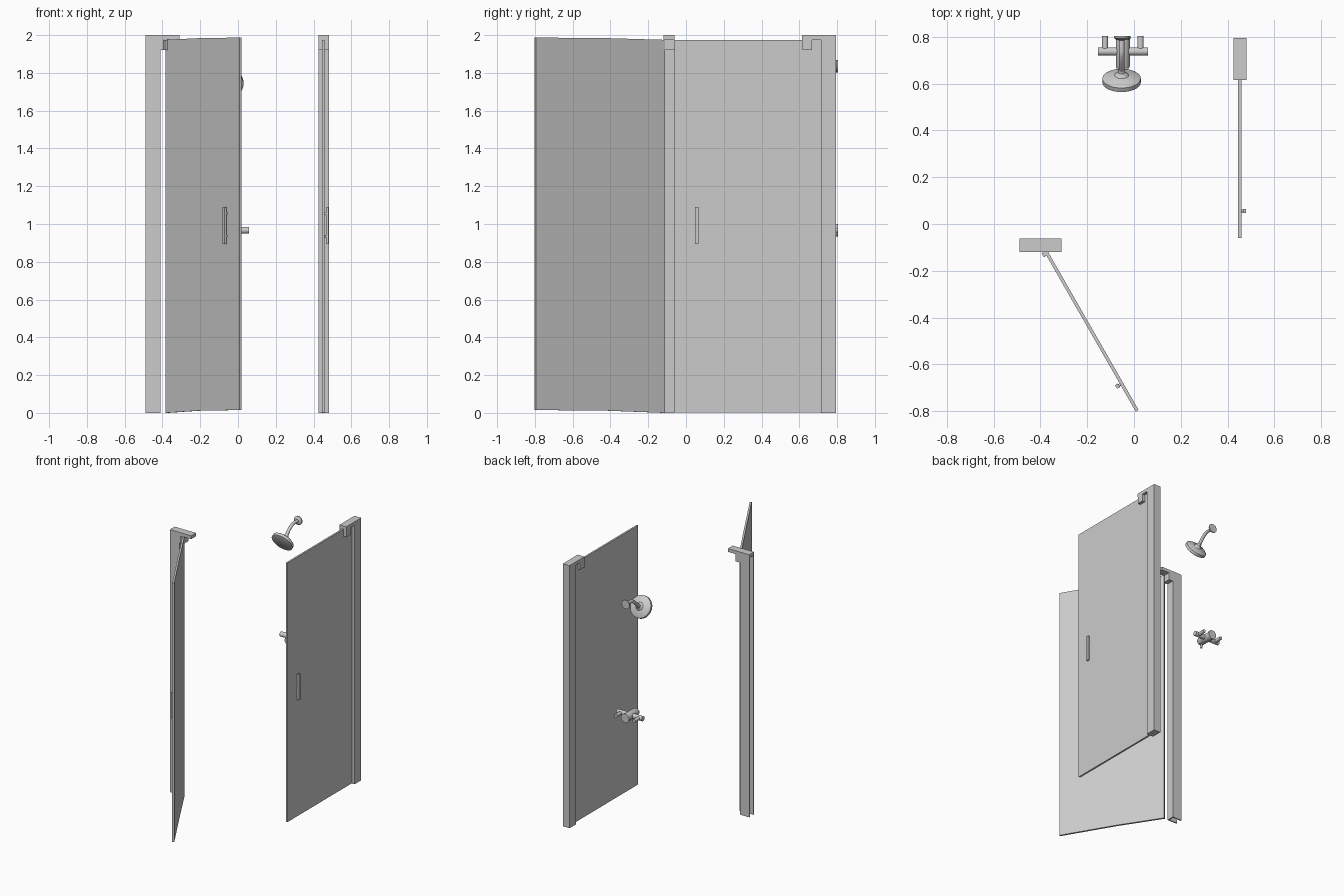
import bpy, bmesh, math
from mathutils import Vector, Matrix

if "Cube" in bpy.data.objects:
    bpy.data.objects.remove(bpy.data.objects["Cube"])


def finish(name, bm, smooth=False):
    bmesh.ops.recalc_face_normals(bm, faces=bm.faces[:])
    me = bpy.data.meshes.new(name)
    bm.to_mesh(me)
    bm.free()
    ob = bpy.data.objects.new(name, me)
    bpy.context.collection.objects.link(ob)
    if smooth:
        bpy.context.view_layer.objects.active = ob
        ob.select_set(True)
        bpy.ops.object.shade_smooth_by_angle(angle=math.radians(35))
        ob.select_set(False)
    return ob


def prism(name, pts, depth, matrix=Matrix()):
    """Extrude a 2D outline along local z, then place it."""
    bm = bmesh.new()
    f = bm.faces.new([bm.verts.new((x, y, 0)) for x, y in pts])
    r = bmesh.ops.extrude_face_region(bm, geom=[f])
    vs = [v for v in r["geom"] if isinstance(v, bmesh.types.BMVert)]
    bmesh.ops.translate(bm, verts=vs, vec=(0, 0, depth))
    bm.transform(matrix)
    return finish(name, bm)


def box(name, lo, hi, matrix=Matrix()):
    pts = [(lo[0], lo[1]), (hi[0], lo[1]), (hi[0], hi[1]), (lo[0], hi[1])]
    return prism(name, pts, hi[2] - lo[2], matrix @ Matrix.Translation((0, 0, lo[2])))


def lathe(name, profile, origin, axis, n=32):
    """Revolve (radius, distance) points around an axis."""
    bm = bmesh.new()
    rings = [[bm.verts.new((r * math.cos(2 * math.pi * i / n), r * math.sin(2 * math.pi * i / n), h))
              for i in range(n)] for r, h in profile]
    for a, b in zip(rings, rings[1:]):
        for i in range(n):
            bm.faces.new((a[i], a[(i + 1) % n], b[(i + 1) % n], b[i]))
    bm.faces.new(rings[0])
    bm.faces.new(rings[-1])
    q = Vector(axis).to_track_quat('Z', 'Y').to_matrix().to_4x4()
    bm.transform(Matrix.Translation(origin) @ q)
    return finish(name, bm, True)


def tube(name, p, q, r, n=24):
    d = Vector(q) - Vector(p)
    return lathe(name, [(r, 0), (r, d.length)], p, d, n)


def handle(name, d, side, gap, m):
    """Slim pull bar with two posts, local x along the glass, y across it."""
    box(name + "_bar", (d - .009, min(side * gap, side * (gap + .014)), .895),
        (d + .009, max(side * gap, side * (gap + .014)), 1.09), m)
    for z in (.935, 1.055):
        tube(name + "_post", m @ Vector((d, 0, z)), m @ Vector((d, side * (gap + .004), z)), .006, 16)


# Left door: wall channel open towards the wall, cap and bracket
t = .008
prism("left_wall_channel", [(-.49, -.12), (-.41, -.12), (-.41, -.062), (-.49, -.062),
                            (-.49, -.062 - t), (-.41 - t, -.062 - t),
                            (-.41 - t, -.12 + t), (-.49, -.12 + t)], 1.975)
box("left_top_cap", (-.49, -.12, 1.975), (-.31, -.062, 2))
box("left_pivot_bracket", (-.41, -.12, 1.92), (-.375, -.062, 1.975))

# Left door: open glass panel, slightly raised away from the hinge
m = Matrix.Translation((-.378, -.115, 0)) @ Matrix.Rotation(math.radians(-60.2), 4, 'Z')
outline = [(0, 0), (.36, .012), (.788, .015), (.788, 1.987), (.36, 1.984), (0, 1.975)]
prism("left_glass_door", outline, .014,
      m @ Matrix.Translation((0, .007, 0)) @ Matrix.Rotation(math.radians(90), 4, 'X'))
box("left_glass_clamp", (0, -.02, 1.92), (.02, .007, 1.975), m)
handle("left_handle", .655, -1, .014, m)

# Right door: wall post, cap, bracket and closed glass panel
box("right_wall_post", (.425, .715, 0), (.482, .795, 1.975))
box("right_top_cap", (.425, .615, 1.975), (.482, .795, 2))
box("right_pivot_bracket", (.425, .617, 1.92), (.482, .667, 1.975))
box("right_glass_door", (.445, -.06, .002), (.459, .717, 1.975))
m = Matrix.Translation((.452, 0, 0)) @ Matrix.Rotation(math.radians(90), 4, 'Z')
handle("right_handle", .056, -1, .014, m)

# Shower head: tilted disc, socket, bent arm and wall flange
cx = -.053
ax = Vector((0, .866, .5))
head = Vector((cx, .602, 1.738))
lathe("shower_head", [(.074, 0), (.082, .004), (.082, .024), (.07, .032), (.03, .04), (.016, .055), (.014, .07)],
      head, ax, 48)
lathe("shower_flange", [(.033, 0), (.033, .008), (.024, .016), (.013, .018)], (cx, .804, 1.835), (0, -1, 0))
end = head + ax * .06
cu = bpy.data.curves.new("shower_arm", 'CURVE')
cu.dimensions = '3D'
sp = cu.splines.new('BEZIER')
sp.bezier_points.add(2)
path = [((cx, .80, 1.835), .02), ((cx, .735, 1.833), .025), (tuple(end), .02)]
dirs = [Vector((0, -1, 0)), Vector((0, -1, -.15)), Vector((0, -.55, -.8))]
for bp, (co, l), d in zip(sp.bezier_points, path, dirs):
    bp.co = co
    bp.handle_left = Vector(co) - d * l
    bp.handle_right = Vector(co) + d * l
cu.bevel_depth = .012
cu.bevel_resolution = 4
cu.resolution_u = 8
cu.use_fill_caps = True
bpy.context.collection.objects.link(bpy.data.objects.new("shower_arm", cu))

# Mixer valve: cross bar, central body, two wall inlets and a small lever
vx, vz = -.048, .967
tube("valve_bar", (vx - .107, .738, vz), (vx + .107, .738, vz), .018)
lathe("valve_body", [(.034, 0), (.034, .012), (.03, .014), (.03, .13), (.026, .138)],
      (vx, .804, vz), (0, -1, 0))
for s in (-1, 1):
    tube("valve_inlet", (vx + s * .076, .738, vz), (vx + s * .076, .805, vz), .013)
tube("valve_lever", (vx, .69, vz), (vx, .68, vz - .055), .007, 16)
